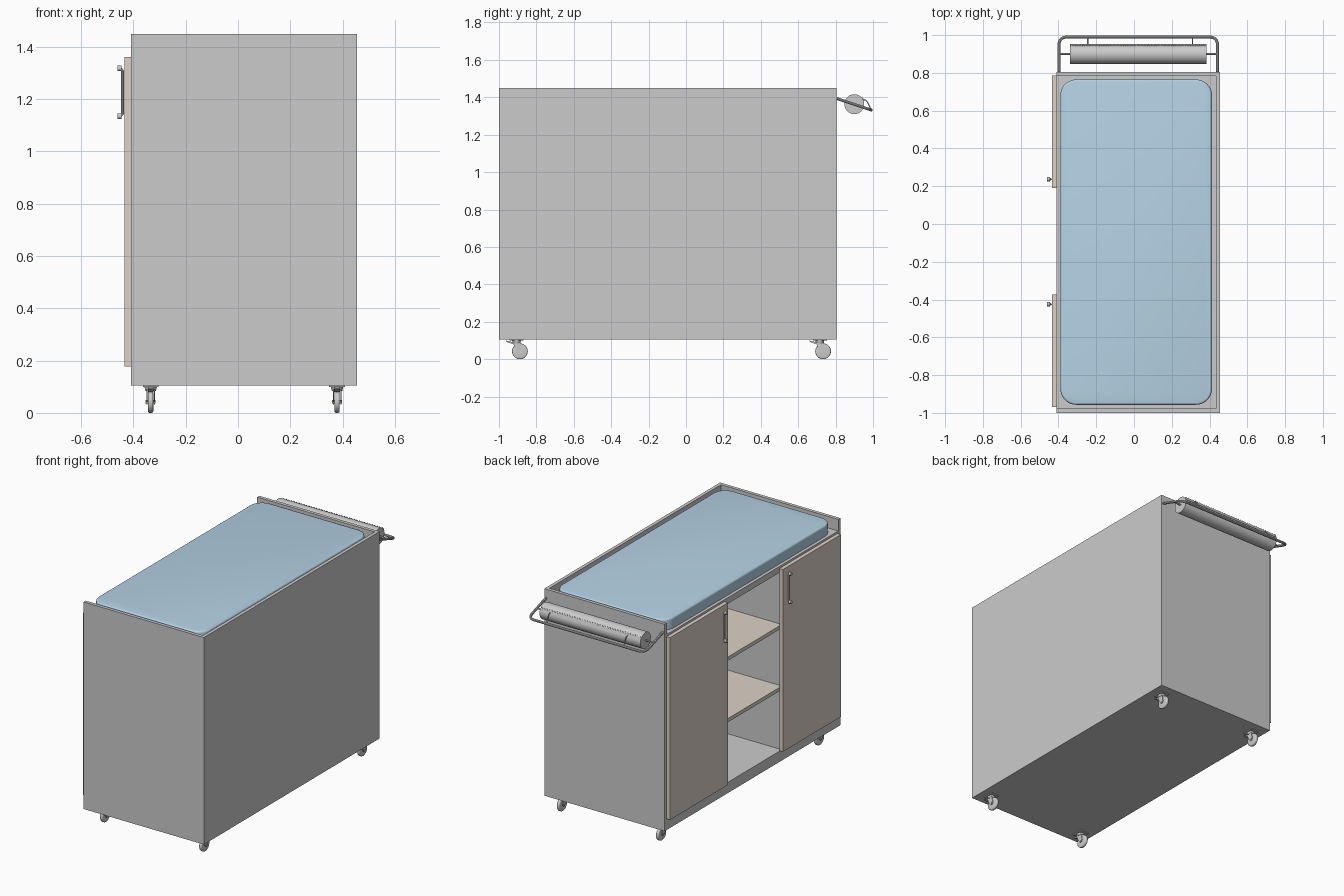
import bpy, bmesh, math
from mathutils import Vector

if "Cube" in bpy.data.objects:
    bpy.data.objects.remove(bpy.data.objects["Cube"])

def material(name, rgb):
    m = bpy.data.materials.new(name)
    m.diffuse_color = (*rgb, 1)
    m.use_nodes = True
    m.node_tree.nodes["Principled BSDF"].inputs["Base Color"].default_value = m.diffuse_color
    return m

TAN = material("tan_wood", (0.72, 0.64, 0.57))
BLUE = material("blue_vinyl", (0.46, 0.64, 0.78))

def finish(name, bm, mat=None, smooth=False):
    bmesh.ops.recalc_face_normals(bm, faces=bm.faces[:])
    me = bpy.data.meshes.new(name)
    bm.to_mesh(me)
    bm.free()
    ob = bpy.data.objects.new(name, me)
    bpy.context.collection.objects.link(ob)
    if mat:
        me.materials.append(mat)
    if smooth:
        bpy.ops.object.select_all(action='DESELECT')
        ob.select_set(True)
        bpy.context.view_layer.objects.active = ob
        bpy.ops.object.shade_smooth_by_angle(angle=math.radians(35))
    return ob

def add_box(bm, x, y, z):
    vs = bmesh.ops.create_cube(bm, size=1)['verts']
    for v in vs:
        v.co = Vector([(r[0] + r[1]) / 2 + c * (r[1] - r[0]) for r, c in zip((x, y, z), v.co)])

def box(name, x, y, z, mat=None):
    bm = bmesh.new()
    add_box(bm, x, y, z)
    return finish(name, bm, mat)

def cylinder(name, a, b, r, r2=None, seg=32, bevel=0):
    a, b = Vector(a), Vector(b)
    bm = bmesh.new()
    bmesh.ops.create_cone(bm, cap_ends=True, segments=seg, radius1=r,
                          radius2=r if r2 is None else r2, depth=(b - a).length)
    if bevel:
        rim = [e for e in bm.edges if abs(e.verts[0].co.z - e.verts[1].co.z) < 1e-6]
        bmesh.ops.bevel(bm, geom=rim, offset=bevel, segments=3, profile=0.5, affect='EDGES')
    rot = (b - a).to_track_quat('Z', 'Y').to_matrix()
    for v in bm.verts:
        v.co = rot @ v.co + (a + b) / 2
    return finish(name, bm, None, True)

def rounded(pts, r, n=6):
    # replace each inner corner of a path with a smooth bend
    pts = [Vector(p) for p in pts]
    out = [pts[0]]
    for p, c, q in zip(pts, pts[1:], pts[2:]):
        s, e = c + (p - c).normalized() * r, c + (q - c).normalized() * r
        for i in range(n + 1):
            t = i / n
            out.append(s * (1 - t) ** 2 + c * 2 * t * (1 - t) + e * t * t)
    return out + [pts[-1]]

def tube(name, pts, r):
    cu = bpy.data.curves.new(name, 'CURVE')
    cu.dimensions = '3D'
    cu.bevel_depth, cu.bevel_resolution, cu.use_fill_caps = r, 3, True
    sp = cu.splines.new('POLY')
    sp.points.add(len(pts) - 1)
    for p, co in zip(sp.points, pts):
        p.co = (*co, 1)
    ob = bpy.data.objects.new(name, cu)
    bpy.context.collection.objects.link(ob)
    bpy.ops.object.select_all(action='DESELECT')
    ob.select_set(True)
    bpy.context.view_layer.objects.active = ob
    bpy.ops.object.convert(target='MESH')
    bpy.ops.object.shade_smooth_by_angle(angle=math.radians(35))

# Cabinet carcass, open on the -x side
L, R, F, B = -0.41, 0.455, -1.0, 0.805
T = 0.022
box("front_panel", (L, R), (F, F + T), (0.105, 1.45))
box("rear_panel", (L, R), (B - T, B), (0.105, 1.45))
box("side_panel", (R - T, R), (F + T, B - T), (0.105, 1.45))
box("base_slab", (L, R - T), (F + T, B - T), (0.105, 0.175))
box("top_slab", (L, R - T), (F + T, B - T), (1.335, 1.375))
for name, y in (("front_divider", -0.42), ("rear_divider", 0.215)):
    box(name, (L, R - T), (y, y + T), (0.175, 1.335))

# Open shelves in the middle bay
for i, z in enumerate((0.565, 0.965)):
    box(f"shelf_{i + 1}", (L, R - T), (-0.398, 0.215), (z, z + 0.024), TAN)

# Doors, each with a bar handle
for side, y0, y1, hy in (("front", -0.97, -0.373, -0.425), ("rear", 0.19, 0.785, 0.237)):
    box(f"{side}_door", (-0.435, L), (y0, y1), (0.178, 1.362), TAN)
    tube(f"{side}_door_handle", rounded([(-0.456, hy, 1.135), (-0.441, hy, 1.14), (-0.441, hy, 1.313),
                                         (-0.456, hy, 1.318)], 0.012), 0.006)
    for z in (1.135, 1.318):
        cylinder(f"{side}_handle_end", (-0.445, hy, z), (-0.46, hy, z), 0.011, seg=24)

# Mattress with rounded corners and a soft upper edge
bm = bmesh.new()
add_box(bm, (-0.39, 0.413), (-0.957, 0.765), (1.375, 1.446))
corners = [e for e in bm.edges if abs(e.verts[0].co.z - e.verts[1].co.z) > 0.01]
bmesh.ops.bevel(bm, geom=corners, offset=0.085, segments=10, profile=0.5, affect='EDGES')
rim = [e for e in bm.edges if all(v.co.z > 1.44 for v in e.verts)]
bmesh.ops.bevel(bm, geom=rim, offset=0.012, segments=4, profile=0.5, affect='EDGES')
finish("mattress", bm, BLUE, True)

# Push rail carrying the paper roll
tube("push_rail", rounded([(-0.397, B, 1.394), (-0.397, 0.99, 1.332),
                           (0.442, 0.99, 1.332), (0.442, B, 1.394)], 0.045, 8), 0.008)
cylinder("roll_axle", (-0.395, 0.9, 1.363), (0.44, 0.9, 1.363), 0.005, seg=16)
cylinder("paper_roll", (-0.34, 0.9, 1.363), (0.385, 0.9, 1.363), 0.053, seg=48)

# Serrated tear bar and its two thin supports
bm = bmesh.new()
n = 40
for i in range(n):
    x0 = -0.34 + 0.725 * i / n
    w = 0.725 / n
    bm.faces.new([bm.verts.new(p) for p in ((x0, 0.953, 1.378), (x0 + w, 0.953, 1.378), (x0 + w, 0.947, 1.395),
                                            (x0 + w / 2, 0.943, 1.405), (x0, 0.947, 1.395))])
bmesh.ops.remove_doubles(bm, verts=bm.verts[:], dist=1e-4)
bar = finish("tear_bar", bm)
bar.modifiers.new("thickness", 'SOLIDIFY').thickness = 0.002
for x in (-0.245, 0.31):
    tube("tear_bar_support", rounded([(x, 0.95, 1.388), (x, 0.965, 1.383), (x, 0.99, 1.334)], 0.008), 0.003)

# Casters: plate, swivel, fork, wheel and brake lever
def side_plate(name, x, pts, w):
    bm = bmesh.new()
    f = bm.faces.new([bm.verts.new((x - w / 2, *p)) for p in pts])
    ext = bmesh.ops.extrude_face_region(bm, geom=[f])['geom']
    bmesh.ops.translate(bm, vec=(w, 0, 0), verts=[v for v in ext if isinstance(v, bmesh.types.BMVert)])
    finish(name, bm)

for x in (-0.334, 0.379):
    for y in (-0.888, 0.733):
        box("caster_plate", (x - 0.03, x + 0.03), (y - 0.055, y + 0.02), (0.099, 0.105))
        cylinder("caster_swivel", (x, y - 0.018, 0.084), (x, y - 0.018, 0.1), 0.02, 0.024, 24)
        cylinder("caster_wheel", (x - 0.01, y, 0.042), (x + 0.01, y, 0.042), 0.042, seg=40, bevel=0.006)
        cylinder("caster_axle", (x - 0.019, y, 0.042), (x + 0.019, y, 0.042), 0.007, seg=16)
        for s in (-1, 1):
            side_plate("caster_fork", x + s * 0.0145,
                       [(y - 0.038, 0.088), (y + 0.004, 0.088), (y + 0.013, 0.045), (y + 0.006, 0.032),
                        (y - 0.006, 0.032), (y - 0.026, 0.06)], 0.004)
        box("caster_fork_bridge", (x - 0.0165, x + 0.0165), (y - 0.038, y + 0.004), (0.085, 0.09))
        side_plate("caster_brake", x, [(y - 0.075, 0.1), (y - 0.036, 0.09), (y - 0.032, 0.08),
                                       (y - 0.045, 0.083), (y - 0.07, 0.092)], 0.022)
